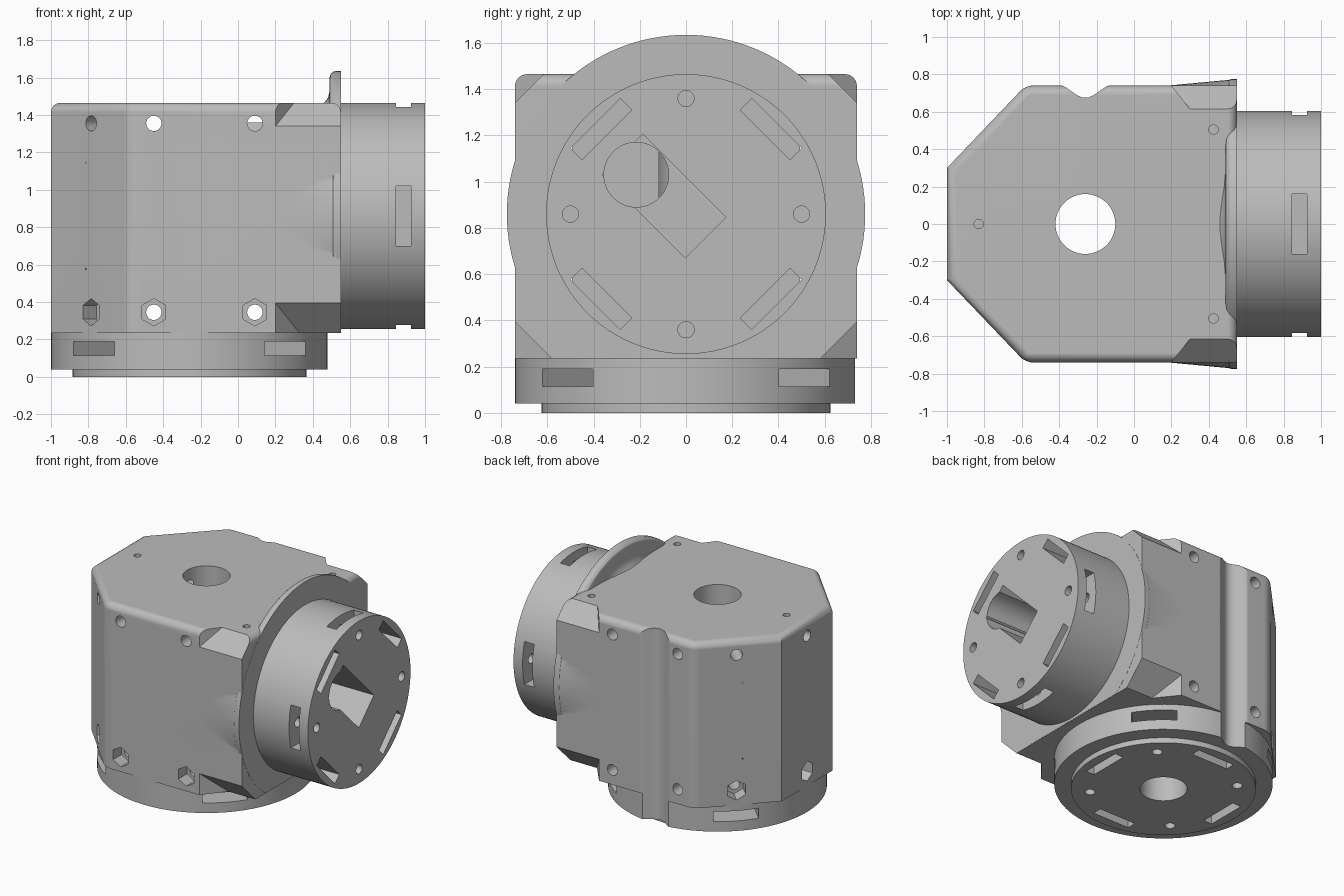
import bpy, bmesh, math
from mathutils import Vector, Matrix

if "Cube" in bpy.data.objects:
    bpy.data.objects.remove(bpy.data.objects["Cube"])

CX, ZC = -0.26, 0.86          # vertical axis x, horizontal axis z
R = 0.74
grey = bpy.data.materials.new("plain grey")
grey.diffuse_color = (0.5, 0.5, 0.5, 1)
grey.use_nodes = True
grey.node_tree.nodes["Principled BSDF"].inputs["Base Color"].default_value = grey.diffuse_color


def finish(bm, name):
    bmesh.ops.recalc_face_normals(bm, faces=bm.faces)
    me = bpy.data.meshes.new(name)
    bm.to_mesh(me)
    bm.free()
    me.materials.append(grey)
    ob = bpy.data.objects.new(name, me)
    bpy.context.collection.objects.link(ob)
    return ob


def loft(rings, name="cutter", bevel=None):
    """Closed solid through a list of point rings."""
    bm = bmesh.new()
    vs = [[bm.verts.new(p) for p in ring] for ring in rings]
    n = len(vs[0])
    for a, b in zip(vs, vs[1:]):
        for i in range(n):
            bm.faces.new((a[i], a[(i + 1) % n], b[(i + 1) % n], b[i]))
    bm.faces.new(vs[0])
    bm.faces.new(vs[-1])
    bmesh.ops.recalc_face_normals(bm, faces=bm.faces)
    if bevel:
        edges = [e for e in bm.edges if bevel(*(v.co for v in e.verts))]
        bmesh.ops.bevel(bm, geom=edges, offset=0.05, segments=4, profile=0.5, affect='EDGES')
    return finish(bm, name)


def lathe_x(profile, name, n=128):
    return loft([[(x, r * math.cos(2 * math.pi * i / n), ZC + r * math.sin(2 * math.pi * i / n))
                  for i in range(n)] for x, r in profile], name)


def cyl(center, axis, r, length, n=32, name="cutter"):
    bm = bmesh.new()
    rot = Vector(axis).to_track_quat('Z', 'Y').to_matrix().to_4x4()
    bmesh.ops.create_cone(bm, cap_ends=True, segments=n, radius1=r, radius2=r, depth=length,
                          matrix=Matrix.Translation(center) @ rot)
    return finish(bm, name)


def box(center, size, rot=Matrix.Identity(4)):
    bm = bmesh.new()
    bmesh.ops.create_cube(bm, size=1, matrix=Matrix.Translation(center) @ rot @ Matrix.Diagonal((*size, 1)))
    return finish(bm, "cutter")


def boolean(ob, other, op='DIFFERENCE'):
    m = ob.modifiers.new("b", 'BOOLEAN')
    m.operation, m.solver, m.object = op, 'EXACT', other
    bpy.context.view_layer.update()
    me = bpy.data.meshes.new_from_object(ob.evaluated_get(bpy.context.evaluated_depsgraph_get()))
    ob.modifiers.clear()
    ob.data = me
    bpy.data.objects.remove(other)


# main housing, rounded on top and at the upright corners
plan = [(-1, -.3), (-.58, -.74), (.55, -.74), (.55, .74), (-.58, .74), (-1, .3)]
housing = loft([[(x, y, z) for x, y in plan] for z in (.235, 1.465)], "joint_housing",
               bevel=lambda a, b: min(a.z, b.z) > 1.4 or (abs(a.z - b.z) > 1 and a.x > -.9 and a.x < .5))

# corner chamfers next to the flange
for s in (1, -1):
    for zc, d, c in ((1.465, 1, .125), (.235, -1, .16)):
        tri = [(.84, zc + d * .1), (.84, zc - d * (c + .1)), (.74 - c - .1, zc + d * .1)]
        boolean(housing, loft([[(.2 + .8 * (.74 - y), s * y, z) for y, z in tri],
                               [(.8, s * y, z) for y, z in tri]]))

# flared cone, flange and side barrel
cone = lathe_x([(.17, .739), (.549, .7745)], "cone")
boolean(cone, box((.4, 0, 1.96), (2, 3, 1)))
boolean(cone, box((.4, 0, -.26), (2, 3, 1)))
flange = lathe_x([(.44, .59), (.465, .61), (.482, .635), (.49, .67), (.49, .74), (.496, .76),
                  (.51, .772), (.525, .775), (.551, .775)], "flange")
boolean(flange, box((.4, 0, -.262), (2, 3, 1)))
barrel = lathe_x([(.3, .605), (1, .605)], "barrel")

# round base and its lower lip
ring = cyl((CX, 0, .145), (0, 0, 1), R - .001, .21, 128, "base_ring")
lip = cyl((CX, 0, .05), (0, 0, 1), .625, .1, 128, "base_lip")
for part in (cone, flange, barrel, ring, lip):
    boolean(housing, part, 'UNION')

# upright groove in the back
groove = [(CX + .15 * t / 8, .745 - .035 * (1 + math.cos(math.pi * t / 8))) for t in range(-8, 9)]
groove += [(CX + .15, .95), (CX - .15, .95)]
boolean(housing, loft([[(x, y, z) for x, y in groove] for z in (-.1, 1.6)]))

# central upright bore, stepped pocket in the barrel
boolean(housing, cyl((CX, 0, .8), (0, 0, 1), .16, 2, 64))
boolean(housing, cyl((.5, -.215, 1.03), (1, 0, 0), .14, 1.3, 48))
boolean(housing, box((.95, -.095, .938), (.6, .51, .25), Matrix.Rotation(math.radians(-45), 4, 'X')))

# nut slots, bolt holes and strap slots around both axes
for k in range(4):
    a = k * math.pi / 2
    q = a + math.pi / 4
    # base
    dx, dy = math.cos(q), math.sin(q)
    boolean(housing, box((CX + .6 * dx, .6 * dy, .1525), (.4, .31, .075), Matrix.Rotation(q, 4, 'Z')))
    boolean(housing, cyl((CX + .5 * dx, .5 * dy, .1), (0, 0, 1), .035, .5))
    boolean(housing, box((CX + .519 * math.cos(a), .519 * math.sin(a), .575), (.07, .305, 1.35),
                         Matrix.Rotation(a, 4, 'Z')))
    # barrel
    cy, cz = math.cos(a), math.sin(a)
    boolean(housing, box((.885, .6 * cy, ZC + .6 * cz), (.08, .4, .32), Matrix.Rotation(a, 4, 'X')))
    boolean(housing, cyl((.9, .5 * cy, ZC + .5 * cz), (1, 0, 0), .035, .5))
    boolean(housing, box((.19, .519 * dx, ZC + .519 * dy), (2.01, .07, .305), Matrix.Rotation(q, 4, 'X')))

# cross bolts with hexagonal nut pockets in the front
for x in (-.45, .09):
    for z in (.345, 1.355):
        boolean(housing, cyl((x, 0, z), (0, 1, 0), .041, 1.8))
    boolean(housing, cyl((x, -.74, .345), (0, 1, 0), .073, .2, 6))

# bolts in the three left faces
for deg in (135, 180, 225):
    d = Vector((math.cos(math.radians(deg)), math.sin(math.radians(deg)), 0))
    p = Vector((CX, 0, 0)) + d * R
    for z in (.345, 1.355):
        boolean(housing, cyl(p + Vector((0, 0, z)), d, .041, .6))
    boolean(housing, cyl(p + Vector((0, 0, .345)), d, .073, .2, 6))

# small pin holes in the top
for x, y in ((-.83, 0), (.425, .505), (.425, -.505)):
    boolean(housing, cyl((x, y, 1.45), (0, 0, 1), .025, .4, 24))

# one colour, smooth rounds with crisp edges
housing.data.materials.clear()
housing.data.materials.append(grey)
for p in housing.data.polygons:
    p.material_index = 0
bpy.context.view_layer.objects.active = housing
housing.select_set(True)
bpy.ops.object.shade_smooth_by_angle(angle=math.radians(25))
wn = housing.modifiers.new("weighted", 'WEIGHTED_NORMAL')
wn.keep_sharp = True
